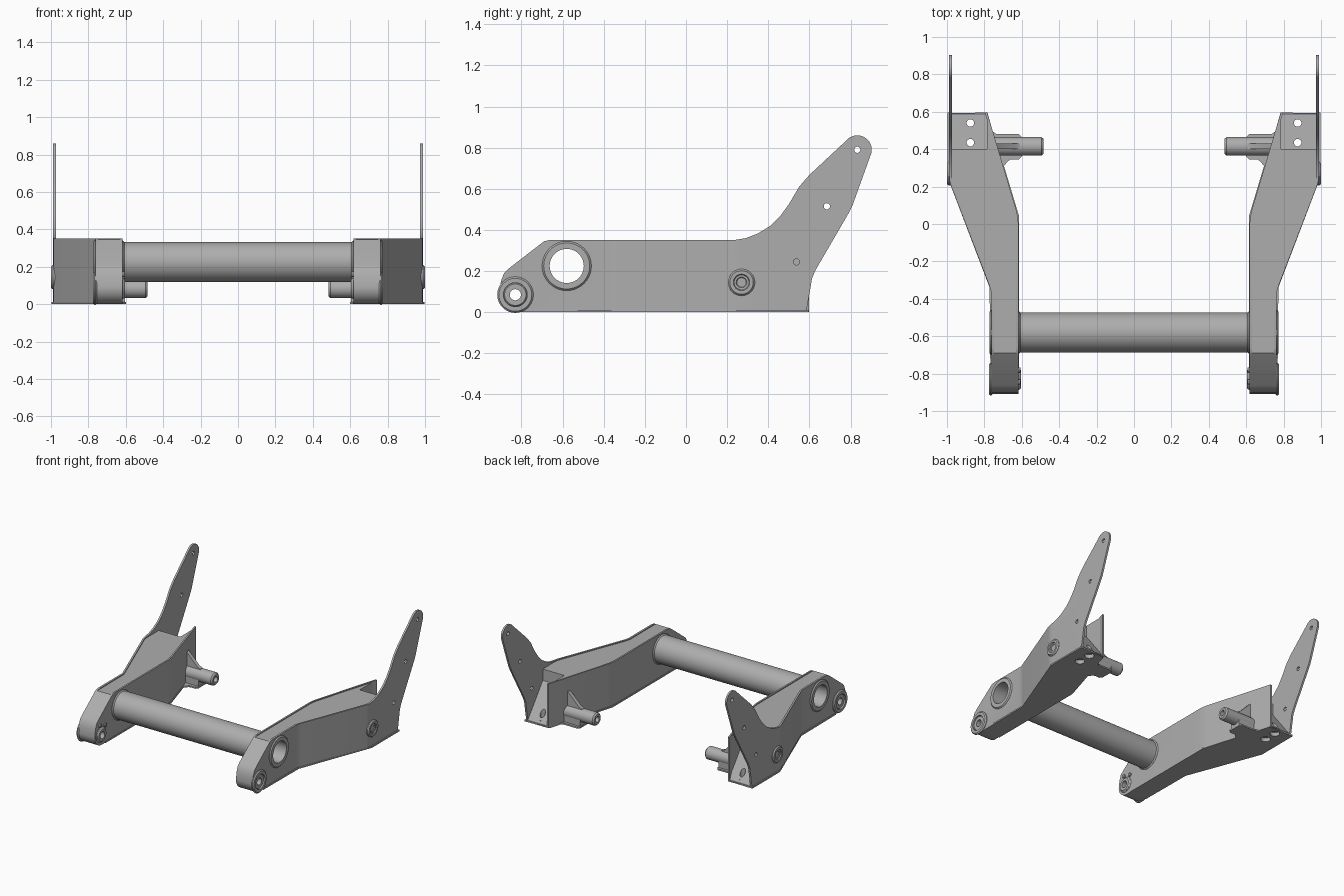
import bpy, bmesh
from math import sin, cos, pi, radians
from mathutils import Vector

cube = bpy.data.objects.get("Cube")
if cube:
    bpy.data.objects.remove(cube, do_unlink=True)

steel = bpy.data.materials.new("satin_grey_steel")
steel.use_nodes = True
GREY = (0.42, 0.42, 0.42, 1)
steel.diffuse_color = GREY
steel.node_tree.nodes["Principled BSDF"].inputs["Base Color"].default_value = GREY


def finish(name, bm):
    bmesh.ops.recalc_face_normals(bm, faces=bm.faces)
    mesh = bpy.data.meshes.new(name)
    bm.to_mesh(mesh)
    bm.free()
    mesh.materials.append(steel)
    ob = bpy.data.objects.new(name, mesh)
    bpy.context.collection.objects.link(ob)
    return ob


def prism(name, pts, axis, lo, hi):
    """Extrude a 2D outline: x -> (y, z), y -> (x, z), z -> (x, y)."""
    place = {"x": lambda a, b: (lo, a, b), "y": lambda a, b: (a, lo, b),
             "z": lambda a, b: (a, b, lo)}[axis]
    bm = bmesh.new()
    face = bm.faces.new([bm.verts.new(place(a, b)) for a, b in pts])
    new = bmesh.ops.extrude_face_region(bm, geom=[face])["geom"]
    step = Vector([(hi - lo) * (axis == k) for k in "xyz"])
    bmesh.ops.translate(bm, vec=step, verts=[v for v in new if isinstance(v, bmesh.types.BMVert)])
    return finish(name, bm)


def lathe(name, profile, y, z, sides=40):
    """Turn a closed (x, radius) outline round an axis parallel to x."""
    bm = bmesh.new()
    rings = [[bm.verts.new((x, y + r * cos(2 * pi * i / sides), z + r * sin(2 * pi * i / sides)))
              for i in range(sides)] for x, r in profile]
    for a, b in zip(rings, rings[1:] + rings[:1]):
        for i in range(sides):
            j = (i + 1) % sides
            bm.faces.new((a[i], a[j], b[j], b[i]))
    return finish(name, bm)


def ring(name, y, z, r_out, r_in, x0, x1, c=0.008):
    return lathe(name, [(x0, r_in), (x0, r_out - c), (x0 + c, r_out),
                        (x1 - c, r_out), (x1, r_out - c), (x1, r_in)], y, z)


def circle(a, b, r, start=0, end=360, n=32):
    full = end - start == 360
    steps = [start + (end - start) * i / (n if full else n - 1) for i in range(n)]
    return [(a + r * cos(radians(t)), b + r * sin(radians(t))) for t in steps]


def boolean(ob, cutter, op="DIFFERENCE"):
    m = ob.modifiers.new("shape", "BOOLEAN")
    m.operation, m.object, m.solver = op, cutter, "EXACT"
    apply(ob)
    bpy.data.objects.remove(cutter, do_unlink=True)


def apply(ob):
    bpy.context.view_layer.objects.active = ob
    for m in list(ob.modifiers):
        bpy.ops.object.modifier_apply(modifier=m.name)


def drill(ob, axis, a, b, r, lo=0.4, hi=1.2):
    boolean(ob, prism("drill", circle(a, b, r), axis, lo, hi))


def strip(path, t):
    return path + [(x + t, y) for x, y in reversed(path)]


# Shared dimensions (y, z)
TUBE, PIVOT, BOSS, STUB = (-0.58, 0.225), (-0.83, 0.085), (0.27, 0.145), (0.415, 0.083)
nose = circle(-0.82, 0.09, 0.088, 270, 180, 9) + [(-0.9, 0.15), (-0.885, 0.19), (-0.865, 0.21),
                                                  (-0.71, 0.33), (-0.69, 0.345), (-0.66, 0.352)]
arm_side = nose + [(0.597, 0.352), (0.597, 0.002)]
fin_side = (nose + [(0.24, 0.352), (0.29, 0.36), (0.35, 0.383), (0.41, 0.42), (0.46, 0.47),
                    (0.5, 0.525), (0.55, 0.61), (0.6, 0.668), (0.785, 0.84)]
            + circle(0.833, 0.79, 0.07, 130, -15, 16)
            + [(0.81, 0.52), (0.79, 0.48), (0.63, 0.205), (0.613, 0.165), (0.585, 0.002)])

outer_path = [(0.748, -0.95), (0.748, -0.37), (0.753, -0.345), (0.762, -0.32),
              (0.964, 0.205), (0.971, 0.23), (0.973, 0.26), (0.973, 0.95)]
inner_path = [(0.618, -0.95), (0.618, 0.0), (0.621, 0.035), (0.628, 0.07), (0.785, 0.597)]
half = []

# Box core of the arm, slightly below the plate edges
core = prism("arm_box", [(x + 0.006, y) for x, y in inner_path] + [(0.98, 0.59)]
             + [(x + 0.006, y) for x, y in reversed(outer_path[:-1])], "z", 0, 0.345)
boolean(core, prism("side_cut", arm_side, "x", 0.4, 1.2), "INTERSECT")
# Open pocket with a sloping seat at the back
boolean(core, prism("pocket", [(0.4, 0.5), (0.4, 0.255), (0.592, 0.006), (0.7, 0.006), (0.7, 0.5)],
                    "x", 0.785, 1.1))
half.append(core)

# Outer side plate with the tall rear fin
outer = prism("outer_plate", strip(outer_path, 0.015), "z", -0.1, 1)
boolean(outer, prism("side_cut", fin_side, "x", 0.4, 1.2), "INTERSECT")
for y, z in ((0.833, 0.79), (0.685, 0.515), (0.537, 0.245)):
    drill(outer, "x", y, z, 0.015)
half.append(outer)

# Inner side plate
inner = prism("inner_plate", strip(inner_path, 0.013), "z", -0.1, 1)
boolean(inner, prism("side_cut", arm_side, "x", 0.4, 1.2), "INTERSECT")
half.append(inner)

# Base plate with a tongue under the stub shaft
tongue = [(0.675, 0.335), (0.66, 0.345), (0.615, 0.345), (0.6, 0.36), (0.6, 0.465),
          (0.615, 0.48), (0.735, 0.48), (0.755, 0.495), (0.782, 0.59)]
base = prism("base_plate", [(0.614, -0.78), (0.614, 0.04), (0.695, 0.31)] + tongue
             + [(0.997, 0.595), (0.997, 0.25), (0.772, -0.34), (0.768, -0.78)], "z", 0, 0.012)
half.append(base)

# Bolt holes through the seat and the base
for y in (0.435, 0.54):
    drill(core, "z", 0.875, y, 0.02, -0.1, 0.6)
    for part in (core, base):
        drill(part, "z", 0.875, y, 0.035, -0.1, 0.03)

# Bores for the cross tube and pivot
for part in (core, outer, inner):
    drill(part, "x", *TUBE, 0.1)
    drill(part, "x", *PIVOT, 0.05)

# Pivot bushing with a stepped bore and inner face bolts
half.append(ring("pivot_bushing", *PIVOT, 0.06, 0.027, 0.61, 0.768))
half.append(ring("pivot_outer_collar", *PIVOT, 0.088, 0.058, 0.755, 0.776))
half.append(ring("pivot_inner_collar", *PIVOT, 0.055, 0.027, 0.604, 0.625))
for dy, dz in ((-0.015, 0.075), (0.05, 0.06)):
    half.append(ring("pivot_bolt", PIVOT[0] + dy, PIVOT[1] + dz, 0.014, 0.001, 0.606, 0.625, 0.003))

# Cross tube collars
half.append(ring("tube_outer_collar", *TUBE, 0.12, 0.083, 0.755, 0.772))
half.append(ring("tube_inner_collar", *TUBE, 0.115, 0.1, 0.608, 0.625))

# Outer boss with a blind hole
half.append(lathe("outer_boss", [(0.93, 0.001), (0.93, 0.065), (0.99, 0.065), (0.999, 0.057),
                                 (0.999, 0.04), (0.992, 0.036), (0.992, 0.026), (0.96, 0.001)], *BOSS))

# Stub shaft with its gussets
half.append(lathe("stub_shaft", [(0.8, 0.001), (0.8, 0.05), (0.495, 0.05), (0.484, 0.04),
                                 (0.484, 0.022), (0.52, 0.02), (0.52, 0.001)], *STUB))
half.append(prism("stub_gusset", [(0.61, 0.05), (0.61, 0.135), (0.635, 0.145), (0.75, 0.26), (0.78, 0.26),
                                  (0.78, 0.05)], "y", 0.4, 0.43))
half.append(prism("stub_saddle", [(0.605, 0.0), (0.605, 0.06), (0.62, 0.085), (0.77, 0.085), (0.77, 0.0)],
                  "y", 0.37, 0.46))

# Mirror all side parts to the right
for ob in half:
    m = ob.modifiers.new("mirror", "MIRROR")
    m.use_mirror_merge = False
    apply(ob)

# Cross tube joining the arms
tube = ring("cross_tube", *TUBE, 0.107, 0.083, -0.77, 0.77)

for ob in half + [tube]:
    bpy.ops.object.select_all(action="DESELECT")
    ob.select_set(True)
    bpy.context.view_layer.objects.active = ob
    bpy.ops.object.shade_smooth_by_angle(angle=radians(30))
